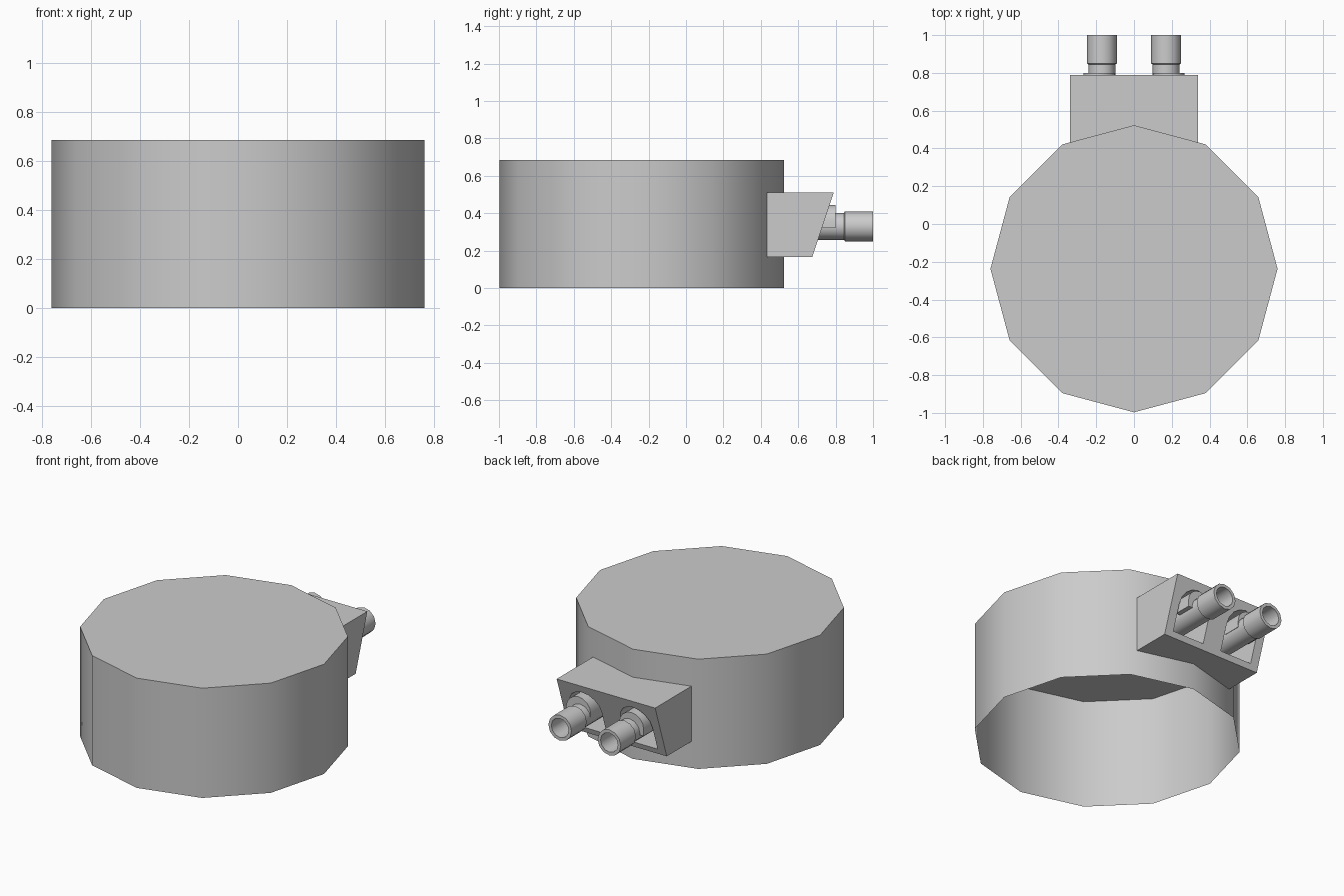
import bpy, bmesh, math

if "Cube" in bpy.data.objects:
    bpy.data.objects.remove(bpy.data.objects["Cube"])


def make_object(name, bm, smooth=False):
    bmesh.ops.recalc_face_normals(bm, faces=bm.faces)
    mesh = bpy.data.meshes.new(name)
    bm.to_mesh(mesh)
    bm.free()
    obj = bpy.data.objects.new(name, mesh)
    bpy.context.collection.objects.link(obj)
    if smooth:
        bpy.ops.object.select_all(action='DESELECT')
        obj.select_set(True)
        bpy.context.view_layer.objects.active = obj
        bpy.ops.object.shade_smooth_by_angle(angle=math.radians(45))
    return obj


def prism(name, profile, offset, smooth=False):
    """Extrude a closed list of 3D points along an offset."""
    bm = bmesh.new()
    face = bm.faces.new([bm.verts.new(p) for p in profile])
    ext = bmesh.ops.extrude_face_region(bm, geom=[face], use_keep_orig=True)
    new = [g for g in ext['geom'] if isinstance(g, bmesh.types.BMVert)]
    bmesh.ops.translate(bm, verts=new, vec=offset)
    return make_object(name, bm, smooth)


def arch(cx, half, z0, z1, y, steps=8):
    """Round-topped outline in the xz plane."""
    zc = z1 - half
    pts = [(cx - half, y, z0), (cx + half, y, z0)]
    for i in range(steps + 1):
        a = math.pi * i / steps
        pts.append((cx + half * math.cos(a), y, zc + half * math.sin(a)))
    return pts


def lathe_y(name, profile, cx, cz, sides):
    """Revolve (radius, y) points around a y-parallel axis."""
    bm = bmesh.new()
    rings = []
    for r, y in profile:
        rings.append([bm.verts.new((cx + r * math.cos(2 * math.pi * i / sides), y,
                                    cz + r * math.sin(2 * math.pi * i / sides)))
                      for i in range(sides)])
    for a, b in zip(rings, rings[1:]):
        for i in range(sides):
            j = (i + 1) % sides
            bm.faces.new((a[i], a[j], b[j], b[i]))
    bm.faces.new(rings[0])
    bm.faces.new(rings[-1])
    return make_object(name, bm, True)


# Drum: twelve-sided thin shell, open underneath
R, CY, H = 0.76, -0.237, 0.685
bm = bmesh.new()
rim = [bm.verts.new((R * math.cos(math.pi * i / 6), CY + R * math.sin(math.pi * i / 6), H))
       for i in range(12)]
base = [bm.verts.new((v.co.x, v.co.y, 0)) for v in rim]
bm.faces.new(rim)
for i in range(12):
    j = (i + 1) % 12
    bm.faces.new((base[i], base[j], rim[j], rim[i]))
make_object("drum", bm, True)

# Connector block with sloping face
side = [(-0.34, 0.43, 0.165), (-0.34, 0.675, 0.165), (-0.34, 0.79, 0.51), (-0.34, 0.43, 0.51)]
block = prism("connector_block", side, (0.68, 0, 0))

for s, label in ((-1, "left"), (1, "right")):
    # Arched recess in the block
    cutter = prism(label + "_recess_cutter", arch(s * 0.175, 0.11, 0.2, 0.465, 0.475), (0, 0.5, 0))
    cutter.hide_render = True
    cutter.hide_viewport = True
    mod = block.modifiers.new(label + "_recess", 'BOOLEAN')
    mod.operation = 'DIFFERENCE'
    mod.solver = 'EXACT'
    mod.object = cutter

    # Round-topped collar behind the socket
    prism(label + "_collar", arch(s * 0.183, 0.085, 0.32, 0.445, 0.69), (0, 0.11, 0), True)

    # Hollow stepped socket
    lathe_y(label + "_socket",
            [(0.072, 0.475), (0.072, 0.845), (0.08, 0.85), (0.08, 1.0), (0.06, 1.0), (0.06, 0.8)],
            s * 0.17, 0.33, 12)
